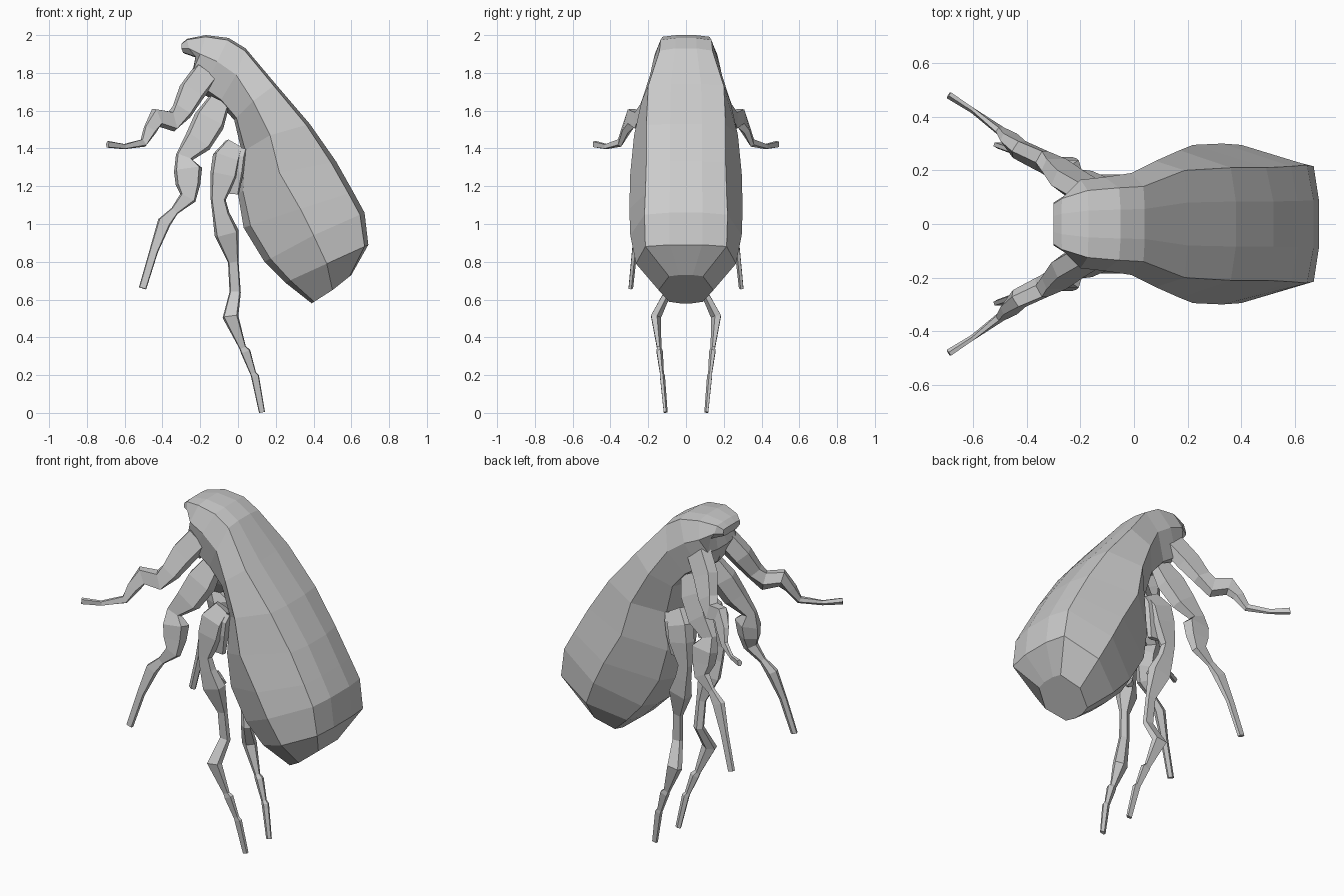
import bpy, bmesh
from mathutils import Vector


def loft(name, rings):
    """Skin a list of equal-length rings, closing both ends."""
    bm = bmesh.new()
    vs = [[bm.verts.new(p) for p in r] for r in rings]
    n = len(vs[0])
    for a, b in zip(vs, vs[1:]):
        for i in range(n):
            j = (i + 1) % n
            bm.faces.new((a[i], a[j], b[j], b[i]))
    bm.faces.new(vs[0])
    bm.faces.new(vs[-1])
    bmesh.ops.recalc_face_normals(bm, faces=bm.faces)
    me = bpy.data.meshes.new(name)
    bm.to_mesh(me)
    bm.free()
    ob = bpy.data.objects.new(name, me)
    bpy.context.collection.objects.link(ob)
    return ob


def body_ring(bx, bz, mx, mz, vx, vz, wt, wm, wb):
    """Ten-sided section from back, side and belly points with half widths."""
    B, M, V = Vector((bx, 0, bz)), Vector((mx, 0, mz)), Vector((vx, 0, vz))
    half = [(B, wt * .4), (B.lerp(M, .09), wt), (M, wm),
            (V.lerp(M, .12), wb), (V, wb * .35)]
    left = [p + Vector((0, w, 0)) for p, w in half]
    right = [p - Vector((0, w, 0)) for p, w in reversed(half)]
    return left + right


# Body: back x,z / side x,z / belly x,z / half widths of back, side, belly
sections = [
    (-.30, 1.955, -.30, 1.93, -.29, 1.905, .075, .08, .06),
    (-.27, 1.98, -.26, 1.93, -.22, 1.88, .095, .105, .09),
    (-.17, 2.00, -.20, 1.90, -.24, 1.81, .125, .165, .13),
    (-.05, 1.985, -.11, 1.86, -.19, 1.70, .135, .175, .14),
    (.04, 1.93, -.01, 1.79, -.10, 1.64, .14, .19, .14),
    (.20, 1.74, .08, 1.65, -.02, 1.55, .20, .235, .14),
    (.38, 1.53, .17, 1.47, .02, 1.38, .21, .275, .13),
    (.52, 1.33, .22, 1.27, .00, 1.16, .21, .295, .14),
    (.61, 1.17, .33, 1.08, .03, .98, .215, .30, .16),
    (.67, 1.06, .40, .94, .14, .80, .22, .295, .17),
    (.69, .89, .47, .79, .25, .69, .215, .265, .16),
    (.60, .73, .50, .65, .39, .58, .09, .145, .09),
]
loft("body", [body_ring(*s) for s in sections])


def leg(name, path, flat=.7):
    """Angular tapering limb; path = x, y, z, radius. Mirrored across y."""
    pts = [Vector(p[:3]) for p in path]
    rings = []
    for i, p in enumerate(pts):
        t = (pts[min(i + 1, len(pts) - 1)] - pts[max(i - 1, 0)]).normalized()
        s = t.cross(Vector((0, 1, 0))).normalized()
        b = t.cross(s).normalized()
        r = path[i][3]
        k = r * flat
        rings.append([p + s * r + b * k * .35, p + b * k, p - s * r + b * k * .35,
                      p - s * r * .8 - b * k * .6, p + s * r * .8 - b * k * .6])
    ob = loft(name, rings)
    m = ob.modifiers.new("mirror", 'MIRROR')
    m.use_axis = (False, True, False)


# Three pairs of legs
leg("front_legs", [
    (-.17, .12, 1.80, .07), (-.245, .165, 1.70, .07), (-.295, .215, 1.60, .055),
    (-.345, .245, 1.545, .055), (-.43, .285, 1.565, .05), (-.465, .32, 1.50, .035),
    (-.50, .35, 1.43, .022), (-.60, .425, 1.41, .014), (-.69, .483, 1.422, .018)], .9)
leg("middle_legs", [
    (-.10, .10, 1.65, .06), (-.15, .13, 1.55, .085), (-.21, .165, 1.44, .075),
    (-.285, .19, 1.355, .045), (-.265, .205, 1.29, .075), (-.265, .215, 1.21, .065),
    (-.265, .23, 1.14, .045), (-.335, .24, 1.07, .022), (-.39, .25, 1.01, .036),
    (-.445, .275, .86, .023), (-.505, .295, .66, .02)], .75)
leg("hind_legs", [
    (-.02, .11, 1.42, .05), (-.06, .14, 1.35, .075), (-.075, .15, 1.26, .072),
    (-.105, .16, 1.13, .04), (-.09, .155, 1.05, .045), (-.06, .14, .95, .065),
    (-.025, .11, .80, .028), (-.015, .10, .64, .03), (-.04, .165, .51, .042),
    (.025, .145, .345, .018), (.04, .143, .325, .026), (.08, .13, .21, .016),
    (.09, .128, .195, .021), (.127, .11, .003, .016)], .8)

# Hip plates, mouthparts and small leg spurs
leg("hip_plates", [
    (.0, .12, 1.40, .05), (-.01, .14, 1.36, .05), (-.02, .14, 1.28, .05),
    (-.03, .13, 1.16, .035)], .6)
leg("mouthparts", [
    (-.18, .03, 1.78, .04), (-.16, .035, 1.71, .035), (-.12, .03, 1.66, .012)])
leg("leg_spurs", [
    (-.07, .12, 1.02, .03), (-.05, .10, .99, .02), (-.02, .085, .96, .006)])
